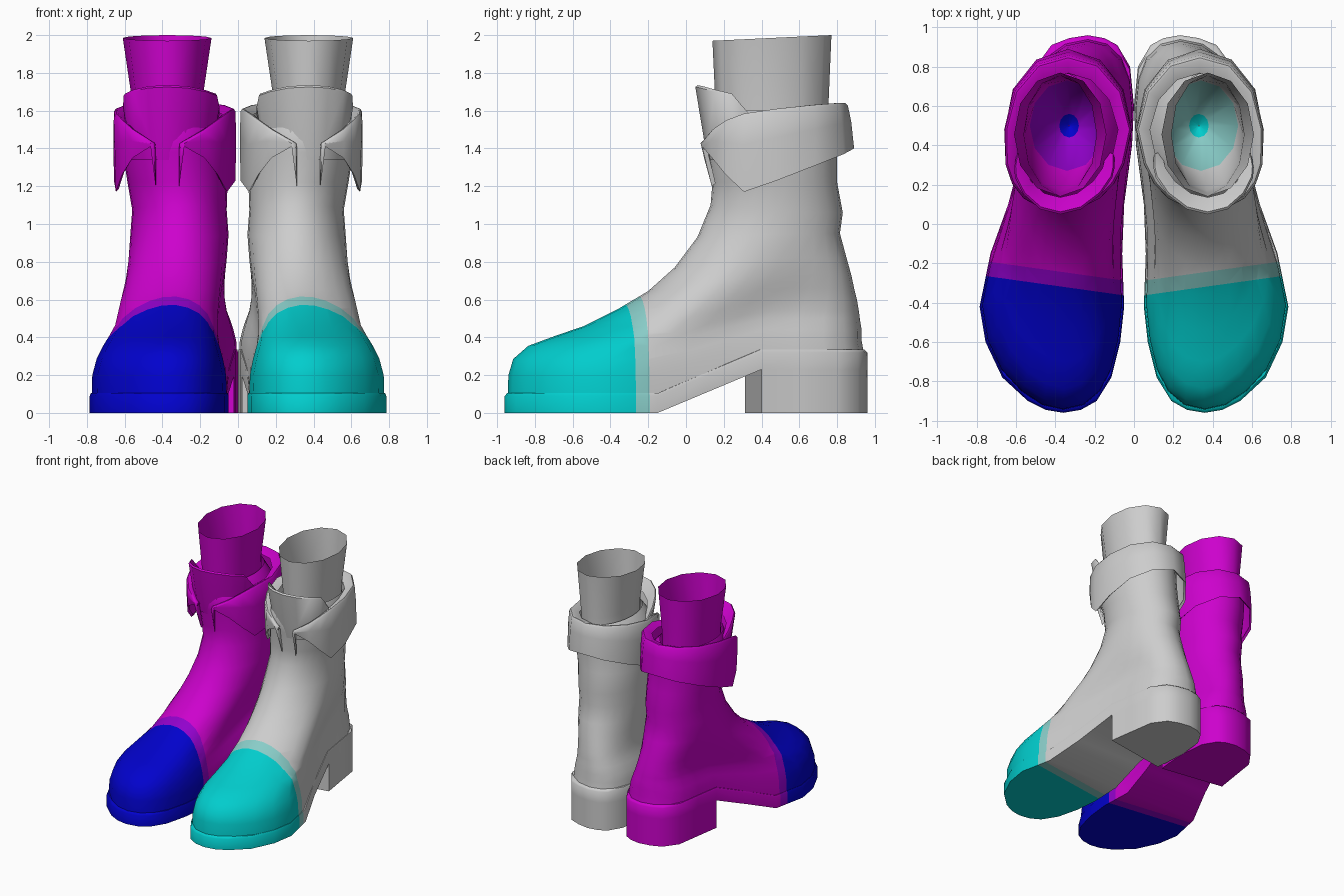
import bpy, bmesh
from math import sin, cos, pi, radians, copysign

if "Cube" in bpy.data.objects:
    bpy.data.objects.remove(bpy.data.objects["Cube"], do_unlink=True)

# Sole outline: y, inner x, outer x
OUTLINE = [(-.96, .36, .36), (-.945, .27, .45), (-.9, .19, .54), (-.78, .115, .67),
           (-.6, .07, .755), (-.42, .05, .785), (-.15, .06, .73), (.1, .05, .64),
           (.4, .01, .56), (.6, 0, .53), (.8, .02, .5), (.91, .085, .42),
           (.945, .15, .33), (.96, .235, .235)]

# Upper rings: front y, front z, back y, back z, outline scale, ellipse blend, centre x, half width
UPPER = [(-.945, .07, .945, .3, .975, 0, .31, .26), (-.94, .2, .93, .38, .965, 0, .31, .26),
         (-.915, .285, .93, .44, .92, .03, .31, .26), (-.835, .355, .92, .5, .86, .1, .31, .26),
         (-.7, .405, .915, .54, .82, .2, .31, .26), (-.54, .46, .905, .6, .79, .35, .31, .26),
         (-.36, .55, .89, .66, .78, .5, .31, .26), (-.2, .645, .875, .73, .78, .7, .31, .26),
         (-.06, .77, .85, .82, .8, .85, .31, .26), (.06, .93, .815, .95, 1, 1, .31, .26),
         (.13, 1.1, .83, 1.06, 1, 1, .31, .25), (.14, 1.22, .8, 1.22, 1, 1, .32, .265),
         (.11, 1.38, .8, 1.38, 1, 1, .34, .27), (.1, 1.5, .8, 1.5, 1, 1, .345, .27),
         (.15, 1.6, .77, 1.6, 1, 1, .375, .2)]

# Lining rings: centre x, centre y, radius x, radius y, z, tilt
LINING = [(.375, .455, .235, .315, 1.985, .015), (.375, .455, .185, .3, 1.65, 0),
          (.37, .46, .185, .29, 1.45, 0), (.34, .5, .19, .23, 1.2, 0),
          (.33, .5, .05, .06, .95, 0), (.33, .5, .002, .002, .92, 0)]

# Cuff columns: angle from the front, top z, bottom z, top radius, bottom radius
CUFF = [(12, 1.42, 1.4, .98, .97), (13, 1.43, 1.2, 1, .86), (16, 1.44, 1.41, 1.02, 1),
        (35, 1.5, 1.35, 1.04, 1.02), (50, 1.55, 1.26, 1.04, 1.02), (65, 1.585, 1.17, 1.02, 1),
        (90, 1.61, 1.23, .99, .99), (120, 1.63, 1.31, .96, 1), (150, 1.64, 1.37, .94, 1),
        (180, 1.64, 1.4, .92, 1)]

# Tongue columns: angle from the front, top z, radius scale
TONGUE = [(0, 1.735, 1), (20, 1.73, 1), (40, 1.71, 1), (55, 1.69, .99), (62, 1.63, .95),
          (70, 1.56, .87)]


def lerp(a, b, t):
    return a + (b - a) * t


def rise(y, start=-.15):
    return min(max((y - start) / .55, 0), 1)


def bounds(y):
    for a, b in zip(OUTLINE, OUTLINE[1:]):
        if y <= b[0]:
            t = max((y - a[0]) / (b[0] - a[0]), 0)
            return lerp(a[1], b[1], t), lerp(a[2], b[2], t)
    return OUTLINE[-1][1:]


def make_material(name, rgb):
    mat = bpy.data.materials.new(name)
    mat.use_nodes = True
    mat.diffuse_color = (*rgb, 1)
    mat.node_tree.nodes["Principled BSDF"].inputs["Base Color"].default_value = (*rgb, 1)
    return mat


def loft(rings, closed=True):
    """Join equally long rings of points into a skin."""
    bm = bmesh.new()
    rows = [[bm.verts.new(p) for p in ring] for ring in rings]
    n = len(rows[0])
    for a, b in zip(rows, rows[1:]):
        for i in range(n if closed else n - 1):
            j = (i + 1) % n
            bm.faces.new((a[i], a[j], b[j], b[i]))
    return bm, rows


def finish(name, bm, side, mats, rule=None):
    bmesh.ops.remove_doubles(bm, verts=bm.verts, dist=.0002)
    for v in bm.verts:
        v.co.x *= side
    bmesh.ops.recalc_face_normals(bm, faces=bm.faces)
    if rule:
        for f in bm.faces:
            f.material_index = rule(f.calc_center_median())
    mesh = bpy.data.meshes.new(name)
    bm.to_mesh(mesh)
    bm.free()
    obj = bpy.data.objects.new(name, mesh)
    bpy.context.collection.objects.link(obj)
    for m in mats:
        mesh.materials.append(m)
    return obj


def cut(bm, point, normal, clear=False):
    bmesh.ops.bisect_plane(bm, geom=bm.verts[:] + bm.edges[:] + bm.faces[:],
                           plane_co=point, plane_no=normal, clear_inner=clear)


def split_toe(bm):
    for y in (-.37, -.295):
        cut(bm, (0, y, 0), (-.14, 1, 0))


def toe_rule(c):
    d = c.y - .14 * abs(c.x)
    return 1 if d < -.37 else 2 if d < -.295 else 0


def upper_ring(yf, zf, yb, zb, k, blend, cx, w, n=28):
    ring = []
    for i in range(n):
        a = 2 * pi * i / n
        s = (1 - cos(a)) / 2
        y = lerp(yf, yb, s)
        lo, hi = bounds(lerp(OUTLINE[0][0], OUTLINE[-1][0], s))
        half = lerp((hi - lo) / 2 * k, w * abs(sin(a)), blend)
        x = lerp((hi + lo) / 2, cx, blend) + copysign(half, sin(a))
        ring.append((x, y, lerp(zf, zb, rise(y, max(yf, -.15)))))
    return ring


def sole_ring(height, inset=0):
    """Outline run down the outer side and back up the inner side."""
    k = 1 - inset
    outer = [(x1, y) for y, x0, x1 in OUTLINE]
    inner = [(x0, y) for y, x0, x1 in OUTLINE[-2:0:-1]]
    return [(lerp(.35 - .1 * rise(y), x, k), y * k, height(y)) for x, y in outer + inner]


def lining_ring(cx, cy, rx, ry, z, tilt, n=12):
    angles = [2 * pi * i / n for i in range(n)]
    return [(cx + rx * sin(a), cy - ry * cos(a), z - tilt * cos(a)) for a in angles]


def wrap(angle, r, z, rx):
    """Point on the cuff oval, whose front half leans outward."""
    a = radians(angle)
    return (.335 + .04 * max(cos(a), 0) + rx * r * sin(a), .48 - .41 * r * cos(a), z)


def build_boot(label, side, main, cap, band):
    mats = [main, cap, band]

    # Foot and ankle
    bm, rows = loft([upper_ring(*r) for r in UPPER])
    split_toe(bm)
    parts = [finish(label + "_upper", bm, side, mats, toe_rule)]

    # Sole with a raised arch and a small welt lip
    bm, rows = loft([sole_ring(lambda y: .23 * rise(y)),
                     sole_ring(lambda y: .09 + .23 * rise(y)),
                     sole_ring(lambda y: .105 + .23 * rise(y), .015),
                     sole_ring(lambda y: .105 + .23 * rise(y), .09)])
    base, m = rows[0], len(rows[0])
    for i in range(len(OUTLINE) - 1):
        quad = [base[i], base[i + 1], base[(m - i - 1) % m], base[(m - i) % m]]
        bm.faces.new(list(dict.fromkeys(quad)))
    split_toe(bm)
    parts.append(finish(label + "_sole", bm, side, mats, toe_rule))

    # Heel block with a slanted front
    bm, rows = loft([sole_ring(lambda y: 0), sole_ring(lambda y: .235)])
    for r in rows:
        bm.faces.new(r)
    cut(bm, (0, .31, 0), (-.16, 1, 0), True)
    bmesh.ops.holes_fill(bm, edges=bm.edges[:], sides=0)
    parts.append(finish(label + "_heel", bm, side, mats))

    # Open ankle tube with its inner footbed
    bm, rows = loft([lining_ring(*r) for r in LINING])
    parts.append(finish(label + "_tube", bm, side, mats,
                        lambda c: 0 if c.z > 1.25 else 2 if c.z > .94 else 1))

    # Folded cuff with a pointed wing and a thin dart on each side
    columns = CUFF + [(360 - a, *rest) for a, *rest in CUFF[-2::-1]]
    strips = []
    for a, t, b, r, low in columns:
        inner = .78 + .08 * cos(radians(a))
        profile = [(low - .05, b + .015), (low, b), (lerp(low, r, .6) + .01, lerp(b, t, .6)),
                   (r, t - .015), (r - .03, t), (r - .06, t), (inner, t - .03)]
        strips.append([wrap(a, q, z, .325) for q, z in profile])
    bm, rows = loft(strips, False)
    parts.append(finish(label + "_cuff", bm, side, mats))

    # Upright tongue at the front
    columns = [(-a, t, k) for a, t, k in TONGUE[:0:-1]] + TONGUE
    strips = []
    for a, t, k in columns:
        profile = [(.88, 1.34), (.94, 1.45), (1.05, t - .01), (1.02, t), (.99, t - .01),
                   (.84, t - .08)]
        strips.append([wrap(a, q * k, z, .29) for q, z in profile])
    bm, rows = loft(strips, False)
    parts.append(finish(label + "_tongue", bm, side, mats))
    return parts


HI, LO = .61, .0005
boots = build_boot("left_boot", 1,
                   make_material("light_grey", (HI, HI, HI)),
                   make_material("cyan", (LO, HI, HI)),
                   make_material("pale_cyan", (.25, HI, .58)))
boots += build_boot("right_boot", -1,
                    make_material("magenta", (HI, LO, HI)),
                    make_material("deep_blue", (LO, LO, HI)),
                    make_material("purple", (.29, LO, HI)))

# Smooth shading with sharp folds kept
bpy.ops.object.select_all(action='DESELECT')
for obj in boots:
    obj.select_set(True)
bpy.context.view_layer.objects.active = boots[0]
bpy.ops.object.shade_smooth_by_angle(angle=radians(50))
